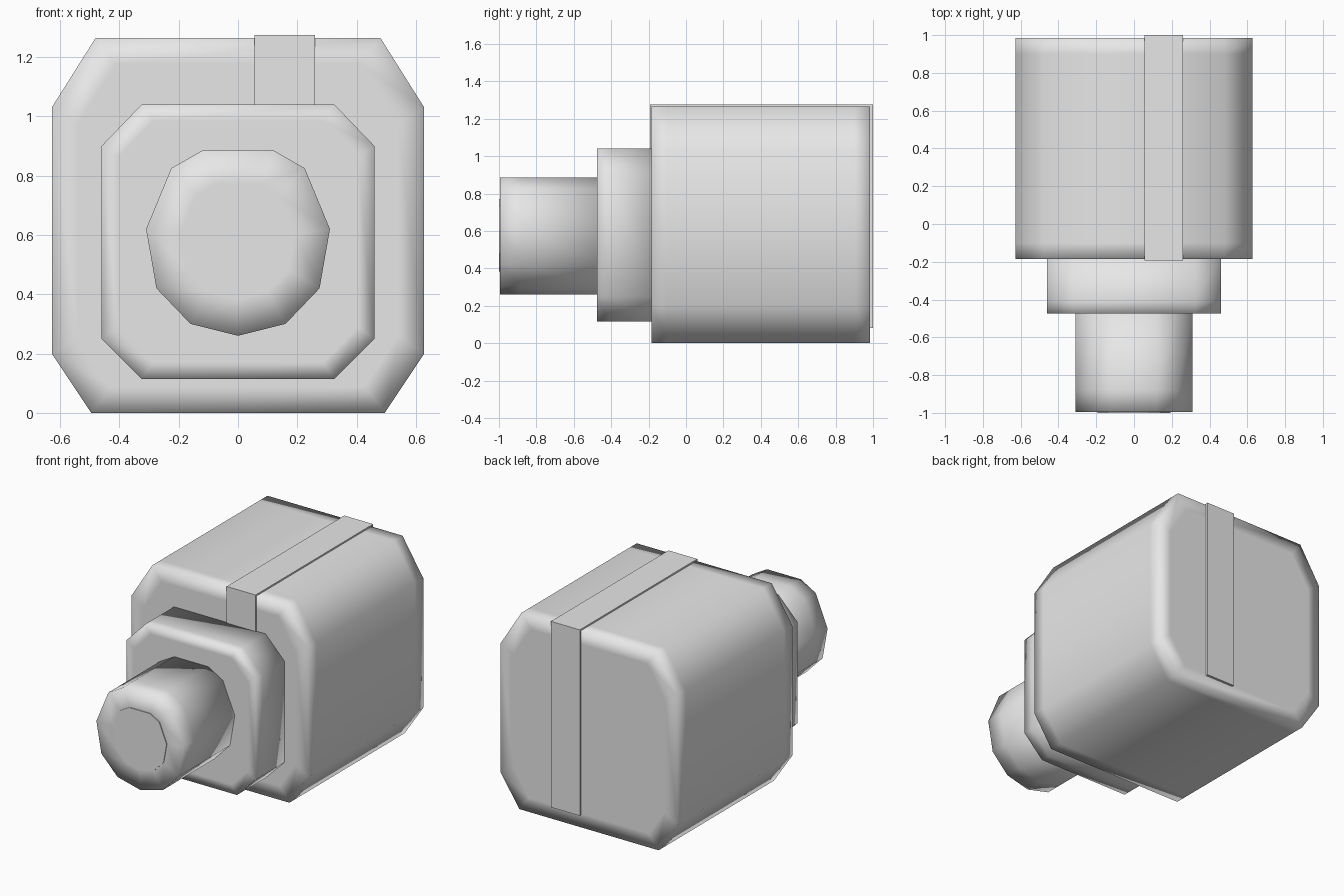
import bpy
import bmesh

cube = bpy.data.objects.get("Cube")
if cube:
    bpy.data.objects.remove(cube, do_unlink=True)

grey = bpy.data.materials.new("plain grey")
grey.use_nodes = True
grey.diffuse_color = (0.8, 0.8, 0.8, 1)
grey.node_tree.nodes["Principled BSDF"].inputs["Base Color"].default_value = (0.8, 0.8, 0.8, 1)


def finish(bm, name):
    bmesh.ops.recalc_face_normals(bm, faces=bm.faces[:])
    mesh = bpy.data.meshes.new(name)
    bm.to_mesh(mesh)
    bm.free()
    mesh.materials.append(grey)
    obj = bpy.data.objects.new(name, mesh)
    bpy.context.collection.objects.link(obj)
    return obj


def mirrored(half):
    """Close a right-hand half outline, listed top to bottom, across x = 0."""
    return half + [(-x, z) for x, z in reversed(half) if x > 0]


def soft_prism(name, outline, centre_z, stations):
    """Loft an outline along y; each station is (y, scale)."""
    bm = bmesh.new()
    rings = []
    for y, s in stations:
        rings.append([bm.verts.new((x * s, y, centre_z + (z - centre_z) * s))
                      for x, z in outline])
    count = len(outline)
    for a, b in zip(rings, rings[1:]):
        for i in range(count):
            j = (i + 1) % count
            bm.faces.new((a[i], a[j], b[j], b[i])).smooth = True
    for ring in (rings[0], rings[-1]):
        bm.faces.new(ring).smooth = True
    return finish(bm, name)


# Main housing: chamfered block with soft shaded rims
soft_prism("body",
           mirrored([(0.48, 1.265), (0.628, 1.03), (0.628, 0.2), (0.495, 0)]), 0.63,
           [(-0.185, 0.86), (-0.185, 1), (-0.1, 1), (0.9, 1), (0.985, 1), (0.985, 0.86)])

# Smaller chamfered block in front of the housing
soft_prism("front_mount",
           mirrored([(0.325, 1.04), (0.46, 0.9), (0.46, 0.25), (0.325, 0.115)]), 0.578,
           [(-0.475, 0.88), (-0.475, 1), (-0.41, 1), (-0.17, 1)])

# Eleven-sided barrel with a thin flat disc in its end
barrel = mirrored([(0.12, 0.885), (0.225, 0.825), (0.31, 0.62),
                   (0.275, 0.42), (0.16, 0.3), (0, 0.26)])
soft_prism("barrel", barrel, 0.585,
           [(-0.995, 0.62), (-0.995, 1), (-0.88, 1), (-0.46, 1)])
disc = soft_prism("barrel_end", barrel, 0.585, [(-1.0, 0.62), (-0.99, 0.62)])
for face in disc.data.polygons:
    face.use_smooth = False

# Flat strap folded over the front, top and back of the housing
path = [(-0.193, 1.0), (-0.193, 1.275), (1.0, 1.275), (1.0, 0.08),
        (0.97, 0.08), (0.97, 1.25), (-0.17, 1.25), (-0.17, 1.0)]
bm = bmesh.new()
sides = [[bm.verts.new((x, y, z)) for y, z in path] for x in (0.055, 0.26)]
for i in range(len(path)):
    j = (i + 1) % len(path)
    bm.faces.new((sides[0][i], sides[0][j], sides[1][j], sides[1][i]))
for side in sides:
    bm.faces.new(side)
finish(bm, "strap")
